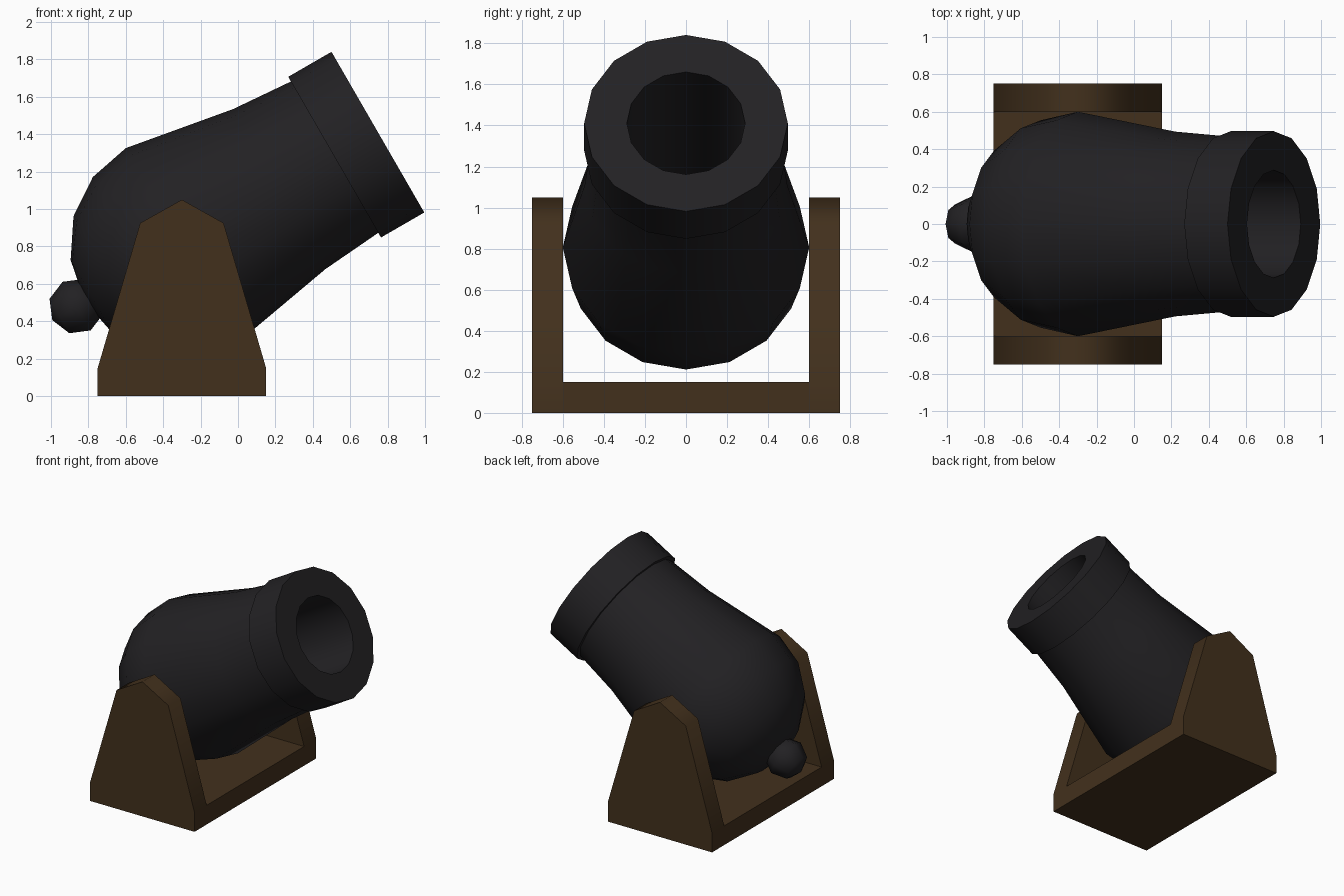
import bpy, bmesh
from math import radians, sin, cos, pi
from mathutils import Matrix, Vector

if "Cube" in bpy.data.objects:
    bpy.data.objects.remove(bpy.data.objects["Cube"])


def material(name, rgb):
    m = bpy.data.materials.new(name)
    m.diffuse_color = (*rgb, 1)
    m.use_nodes = True
    m.node_tree.nodes["Principled BSDF"].inputs["Base Color"].default_value = m.diffuse_color
    return m


IRON = material("dark_iron", (0.016, 0.015, 0.017))
WOOD = material("brown_wood", (0.055, 0.030, 0.012))

# Barrel frame: local z runs along the bore, raised 30 degrees
TILT = Matrix.Translation((-0.3, 0, 0.806)) @ Matrix.Rotation(radians(60), 4, 'Y')


def finish(name, bm, mat, angle, matrix=None):
    if matrix:
        bm.transform(matrix)
    bmesh.ops.recalc_face_normals(bm, faces=bm.faces[:])
    mesh = bpy.data.meshes.new(name)
    bm.to_mesh(mesh)
    bm.free()
    mesh.materials.append(mat)
    ob = bpy.data.objects.new(name, mesh)
    bpy.context.collection.objects.link(ob)
    bpy.ops.object.select_all(action='DESELECT')
    ob.select_set(True)
    bpy.context.view_layer.objects.active = ob
    bpy.ops.object.shade_smooth_by_angle(angle=radians(angle))
    return ob


def lathe(profile, sides):
    """Spin (radius, height) points around z; both ends lie on the axis."""
    bm = bmesh.new()
    pts = [bm.verts.new((r, 0, h)) for r, h in profile]
    edges = [bm.edges.new(p) for p in zip(pts, pts[1:])]
    bmesh.ops.spin(bm, geom=pts + edges, cent=(0, 0, 0), axis=(0, 0, 1),
                   angle=2 * pi, steps=sides)
    bmesh.ops.remove_doubles(bm, verts=bm.verts[:], dist=1e-4)
    return bm


def slab(profile, y0, y1):
    """Extrude an x-z outline from y0 to y1."""
    bm = bmesh.new()
    face = bm.faces.new([bm.verts.new((x, y0, z)) for x, z in profile])
    new = bmesh.ops.extrude_face_region(bm, geom=[face])["geom"]
    bmesh.ops.translate(bm, vec=Vector((0, y1 - y0, 0)),
                        verts=[v for v in new if isinstance(v, bmesh.types.BMVert)])
    return bm


# Barrel: round breech, tapering body, muzzle band and bore
breech = [(0.6 * sin(i * pi / 8), -0.6 * cos(i * pi / 8)) for i in range(5)]
breech[0] = (0, -0.6)
body = [(0.494, 0.6), (0.467, 0.943), (0.496, 0.943), (0.496, 1.21)]
bore = [(0.288, 1.21), (0.288, 0.0), (0, 0.0)]
finish("barrel", lathe(breech + body + bore, 16), IRON, 40, TILT)

# Knob at the breech
bm = bmesh.new()
bmesh.ops.create_uvsphere(bm, u_segments=8, v_segments=4, radius=0.15)
finish("breech_knob", bm, IRON, 60, TILT @ Matrix.Translation((0, 0, -0.65)))

# Carriage: two pointed cheeks joined by a floor plate
cheek = [(-0.75, 0), (0.15, 0), (0.15, 0.15), (-0.077, 0.925),
         (-0.3, 1.05), (-0.523, 0.925), (-0.75, 0.15)]
for name, side in (("front_cheek", -1), ("back_cheek", 1)):
    finish(name, slab(cheek, side * 0.6, side * 0.75), WOOD, 60)
plate = [(-0.75, 0), (0.15, 0), (0.15, 0.15), (-0.75, 0.15)]
finish("floor_plate", slab(plate, -0.6, 0.6), WOOD, 30)
